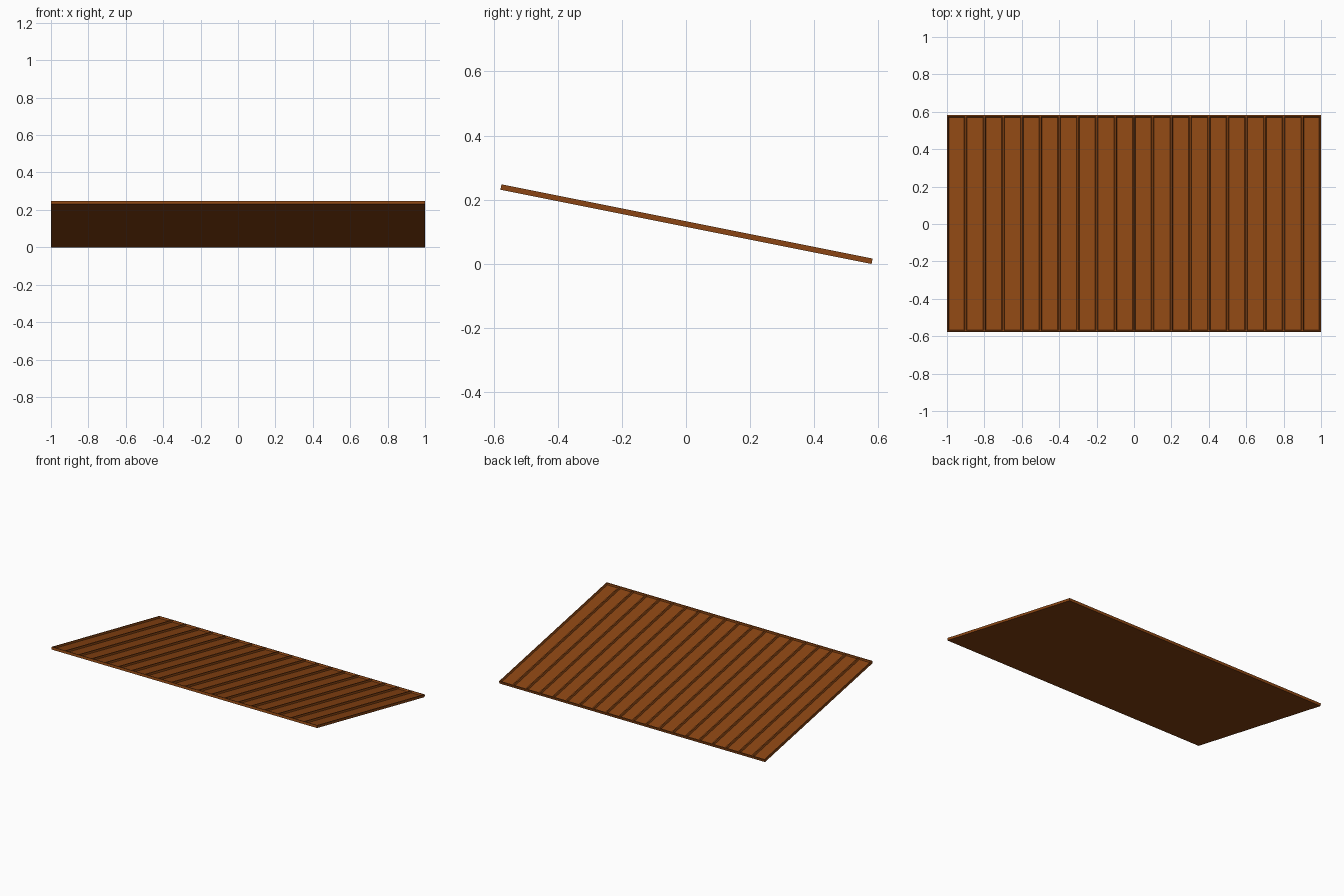
import bpy, bmesh, math
from mathutils import Matrix

if "Cube" in bpy.data.objects:
    bpy.data.objects.remove(bpy.data.objects["Cube"])

WIDTH, LENGTH = 2.0, 1.18      # panel size along x and along the slope
BASE, RIB = 0.006, 0.011       # sheet thickness and rib height
SLOPE = math.atan(0.2)
TILT = (Matrix.Translation((0, 0, LENGTH / 2 * math.sin(SLOPE)))
        @ Matrix.Rotation(-SLOPE, 4, 'X')
        @ Matrix.Translation((0, 0, 0)))

brown = bpy.data.materials.new("brown_wood")
brown.diffuse_color = (0.258, 0.060, 0.0065, 1)
brown.use_nodes = True
brown.node_tree.nodes["Principled BSDF"].inputs["Base Color"].default_value = brown.diffuse_color


def tapered_bar(name, bottom, top, z0, z1):
    """Bar from a bottom rectangle to a top rectangle (x0, x1, y0, y1), laid on the slope."""
    bm = bmesh.new()
    rings = []
    for (x0, x1, y0, y1), z in ((bottom, z0), (top, z1)):
        rings.append([bm.verts.new((x, y, z)) for x, y in
                      ((x0, y0), (x1, y0), (x1, y1), (x0, y1))])
    lo, hi = rings
    bm.faces.new(lo[::-1])
    bm.faces.new(hi)
    for i in range(4):
        j = (i + 1) % 4
        bm.faces.new((lo[i], lo[j], hi[j], hi[i]))
    bm.transform(TILT)
    me = bpy.data.meshes.new(name)
    bm.to_mesh(me)
    bm.free()
    me.materials.append(brown)
    ob = bpy.data.objects.new(name, me)
    bpy.context.collection.objects.link(ob)


X, Y = WIDTH / 2, LENGTH / 2
TOP = BASE + RIB

# thin sloping sheet
sheet = (-X, X, -Y, Y)
tapered_bar("panel_sheet", sheet, sheet, 0, BASE)

# raised battens between the boards
for i in range(1, 20):
    x = -X + 0.1 * i
    tapered_bar(f"batten_{i:02d}", (x - 0.008, x + 0.008, -Y + 0.004, Y - 0.004),
                (x - 0.004, x + 0.004, -Y + 0.004, Y - 0.004), BASE, TOP)

# border rim on all four edges
for s, side in ((-1, "left"), (1, "right")):
    a, b, c = s * X, s * (X - 0.010), s * (X - 0.006)
    tapered_bar(f"{side}_rim", (min(a, b), max(a, b), -Y, Y),
                (min(a, c), max(a, c), -Y, Y), BASE, TOP)
for s, side in ((-1, "upper"), (1, "lower")):
    a, b, c = s * Y, s * (Y - 0.010), s * (Y - 0.006)
    tapered_bar(f"{side}_rim", (-X, X, min(a, b), max(a, b)),
                (-X, X, min(a, c), max(a, c)), BASE, TOP)
